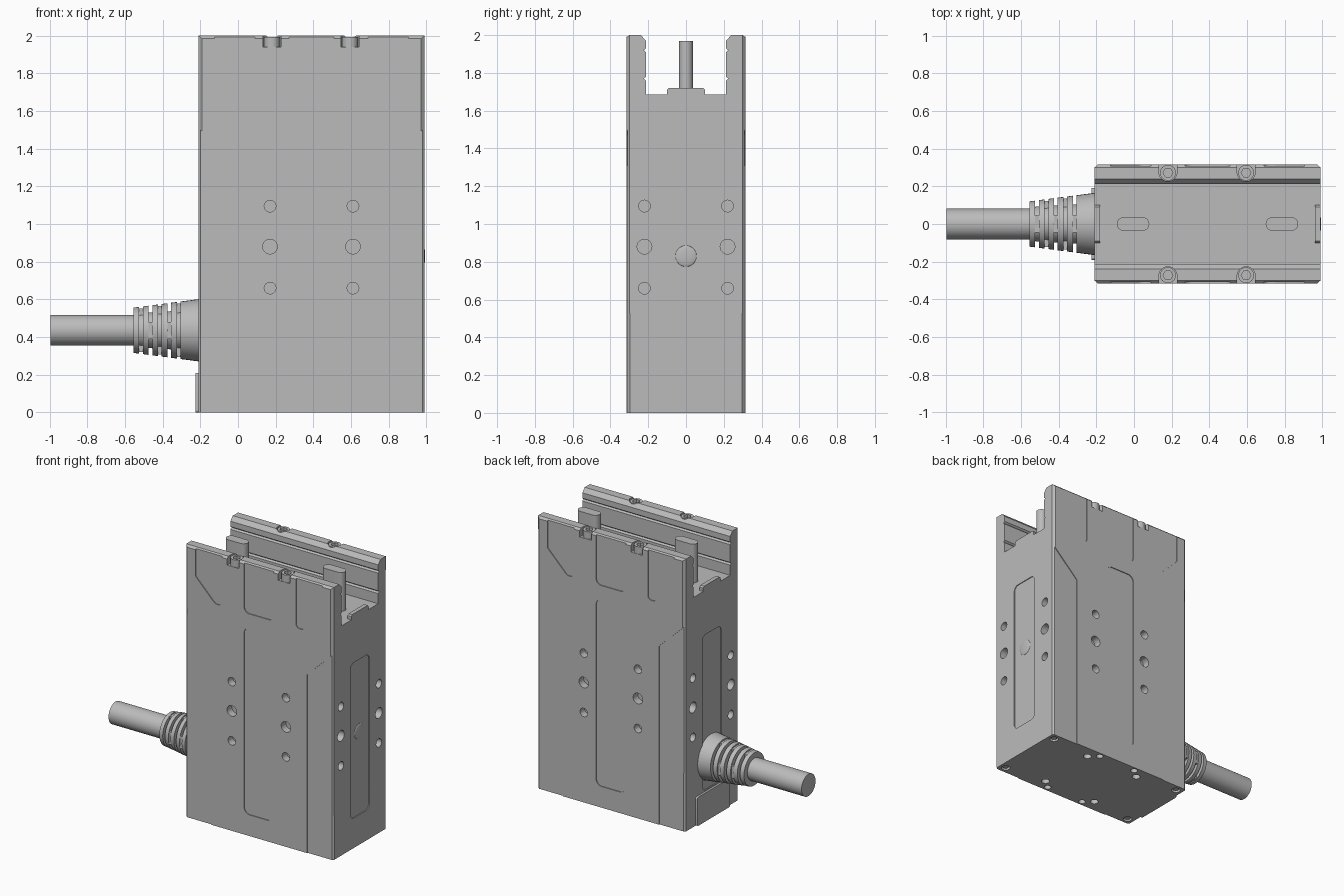
import bpy, bmesh
from math import cos, sin, pi
from mathutils import Vector, Matrix

if "Cube" in bpy.data.objects:
    bpy.data.objects.remove(bpy.data.objects["Cube"])

grey = bpy.data.materials.new("plain grey")
grey.use_nodes = True
grey.diffuse_color = (0.5, 0.5, 0.5, 1)
grey.node_tree.nodes["Principled BSDF"].inputs["Base Color"].default_value = (0.5, 0.5, 0.5, 1)

LEFT, RIGHT, SIDE, TOP = -0.21, 0.99, 0.315, 2.0
MID = (LEFT + RIGHT) / 2
STEP = 0.006


# Outline helpers
def circle(a, b, r, n=24):
    return [(a + r * cos(2 * pi * i / n), b + r * sin(2 * pi * i / n)) for i in range(n)]


def rect(a0, a1, b0, b1):
    return [(a0, b0), (a1, b0), (a1, b1), (a0, b1)]


def rounded(pts, r, steps=6):
    """Round every corner of an outline with a quadratic curve close to an arc."""
    out = []
    for i, p in enumerate(pts):
        p = Vector(p)
        u = (Vector(pts[i - 1]) - p).normalized()
        w = (Vector(pts[(i + 1) % len(pts)]) - p).normalized()
        half = u.angle(w) / 2
        centre = p + (u + w).normalized() * r / sin(half)
        start = p + u * r / (sin(half) / cos(half)) - centre
        end = p + w * r / (sin(half) / cos(half)) - centre
        for k in range(steps + 1):
            d = start.lerp(end, k / steps).normalized() * r
            out.append(tuple(centre + d))
    return out


def mirrored(pts):
    return [(2 * MID - a, b) for a, b in pts][::-1]


# Solids
def prism(bm, pts, axis, d0, d1):
    def place(a, b):
        return {"x": (d0, a, b), "y": (a, d0, b), "z": (a, b, d0)}[axis]
    face = bm.faces.new([bm.verts.new(place(a, b)) for a, b in pts])
    ext = bmesh.ops.extrude_face_region(bm, geom=[face])["geom"]
    shift = Vector([d1 - d0 if axis == c else 0 for c in "xyz"])
    bmesh.ops.translate(bm, vec=shift, verts=[g for g in ext if isinstance(g, bmesh.types.BMVert)])


def cone_x(bm, x0, x1, r0, r1, z, n=40):
    place = Matrix.Translation(((x0 + x1) / 2, 0, z)) @ Matrix.Rotation(pi / 2, 4, "Y")
    bmesh.ops.create_cone(bm, cap_ends=True, segments=n, radius1=r0, radius2=r1,
                          depth=x1 - x0, matrix=place)


def finish(name, bm):
    bmesh.ops.recalc_face_normals(bm, faces=bm.faces[:])
    mesh = bpy.data.meshes.new(name)
    bm.to_mesh(mesh)
    bm.free()
    obj = bpy.data.objects.new(name, mesh)
    bpy.context.collection.objects.link(obj)
    mesh.materials.append(grey)
    return obj


def activate(obj):
    bpy.ops.object.select_all(action="DESELECT")
    obj.select_set(True)
    bpy.context.view_layer.objects.active = obj


def smooth(obj):
    activate(obj)
    bpy.ops.object.shade_smooth_by_angle(angle=pi / 6)


def carve(obj, bm):
    tool = finish("cutter", bm)
    tool.hide_render = True
    mod = obj.modifiers.new("carve", "BOOLEAN")
    mod.operation, mod.solver, mod.object = "DIFFERENCE", "EXACT", tool
    activate(obj)
    bpy.ops.object.modifier_apply(modifier=mod.name)
    bpy.data.objects.remove(tool)


# Body: open-topped channel section with grooved jaws
half = [(SIDE, 0), (SIDE, 1.985), (0.3, TOP), (0.239, TOP), (0.212, 1.97),
        (0.212, 1.93), (0.224, 1.92), (0.212, 1.91), (0.212, 1.78),
        (0.224, 1.77), (0.212, 1.76), (0.212, 1.685)]
bm = bmesh.new()
prism(bm, half + [(-y, z) for y, z in half[::-1]], "x", LEFT, RIGHT)
corners = [e for e in bm.edges if all(abs(abs(v.co.y) - SIDE) < 1e-4 for v in e.verts)
           and abs(e.verts[0].co.z - e.verts[1].co.z) > 1]
bmesh.ops.bevel(bm, geom=corners, offset=0.018, segments=1, affect="EDGES")
body = finish("body", bm)

# Recesses and holes on the two broad faces
bolt_x = (0.18, 0.595)
flank = [(-0.3, -0.1), (0, -0.1), (0, 1.31), (-0.21, 1.51), (-0.3, 1.6)]
pocket = rounded([(0.09, 2.1), (-0.125, 2.1), (-0.125, 1.79), (0.035, 1.63), (0.09, 1.63)], 0.03)
panels = [flank, mirrored(flank), pocket, mirrored(pocket),
          rounded(rect(0.27, 0.51, 1.63, 2.1), 0.04),
          rounded(rect(0.27, 0.51, 0.155, 1.525), 0.045)]
hole_rows = ((1.095, 0.031), (0.88, 0.039), (0.66, 0.031))
cut = bmesh.new()
for s in (-1, 1):
    for outline in panels:
        prism(cut, outline, "y", s * (SIDE - STEP), s * 0.4)
    for z, r in hole_rows:
        for x in (0.17, 0.61):
            prism(cut, circle(x, z, r), "y", s * 0.26, s * 0.4)
    # Bolt notches in the jaw tops
    for x in bolt_x:
        arc = [(x + 0.048 * cos(pi * i / 12), s * (0.275 - 0.048 * sin(pi * i / 12))) for i in range(13)]
        prism(cut, arc + [(x - 0.048, s * 0.4), (x + 0.048, s * 0.4)], "z", 1.94, 2.1)

# Recesses and holes on the narrow ends
for edge, out in ((LEFT, -1), (RIGHT, 1)):
    prism(cut, rounded(rect(-0.11, 0.11, 0.22, 1.36), 0.04), "x", edge - out * STEP, edge + out * 0.1)
    for z, r in hole_rows:
        for y in (-0.22, 0.22):
            prism(cut, circle(y, z, r), "x", edge - out * 0.06, edge + out * 0.1)

# Holes in the underside
for s in (-1, 1):
    for x, y, r in ((0.94, 0.26, 0.03), (0.61, 0.225, 0.028), (0.545, 0.28, 0.024)):
        for px in (x, 2 * MID - x):
            prism(cut, circle(px, s * y, r), "z", -0.1, 0.05)
carve(body, cut)
smooth(body)

# Jaw bolts with hexagon sockets
bm, cut = bmesh.new(), bmesh.new()
for s in (-1, 1):
    for x in bolt_x:
        prism(bm, circle(x, s * 0.272, 0.042), "z", 1.92, 1.993)
        prism(cut, circle(x, s * 0.272, 0.026, 6), "z", 1.96, 2.1)
bolts = finish("jaw_bolts", bm)
carve(bolts, cut)
smooth(bolts)

# Base screws sunk in the corner holes
bm = bmesh.new()
for s in (-1, 1):
    for x in (0.94, 2 * MID - 0.94):
        prism(bm, circle(x, s * 0.26, 0.021), "z", 0.008, 0.06)
smooth(finish("base_screws", bm))

# Flat rounded pins standing in the channel
for name, x in (("right_pin", -0.005), ("left_pin", 0.785)):
    bm = bmesh.new()
    prism(bm, rounded(rect(x - 0.086, x + 0.086, -0.036, 0.036), 0.035), "z", 1.67, 1.97)
    smooth(finish(name, bm))

# End stops on the channel floor
for name, x0, x1 in (("right_stop", LEFT, LEFT + 0.03), ("left_stop", RIGHT - 0.03, RIGHT)):
    bm = bmesh.new()
    prism(bm, [(-0.1, 1.67), (0.1, 1.67), (0.1, 1.71), (0.09, 1.72), (-0.09, 1.72), (-0.1, 1.71)],
          "x", x0, x1)
    finish(name, bm)

# Low cover plate under the cable
bm = bmesh.new()
prism(bm, rounded(rect(-0.19, 0.19, 0, 0.21), 0.012), "x", LEFT - 0.016, LEFT + 0.01)
smooth(finish("cover_plate", bm))

# Indicator lens
bm = bmesh.new()
bmesh.ops.create_uvsphere(bm, u_segments=32, v_segments=16, radius=0.056,
                          matrix=Matrix.Translation((RIGHT - STEP, 0, 0.83)) @ Matrix.Diagonal((0.16, 1, 1, 1)))
smooth(finish("indicator_lens", bm))

# Cable
CZ = 0.436
bm = bmesh.new()
cone_x(bm, -0.995, -0.2, 0.081, 0.081, CZ)
smooth(finish("cable", bm))


# Strain relief: tapered rings joined by alternating webs
def taper(x):
    return 0.12 + 0.045 * (x + 0.555) / 0.345


bm = bmesh.new()
cone_x(bm, -0.55, -0.2, 0.09, 0.11, CZ)
for i in range(6):
    x0 = -0.555 + 0.05 * i
    x1 = x0 + 0.03 if i < 5 else LEFT + 0.005
    cone_x(bm, x0, x1, taper(x0), taper(x1), CZ)
    if i < 5:
        long, short = taper(x1) * 0.94, 0.045
        w, h = (long, short) if i % 2 else (short, long)
        prism(bm, rect(-w, w, CZ - h, CZ + h), "x", x1 - 0.005, x1 + 0.025)
smooth(finish("strain_relief", bm))
